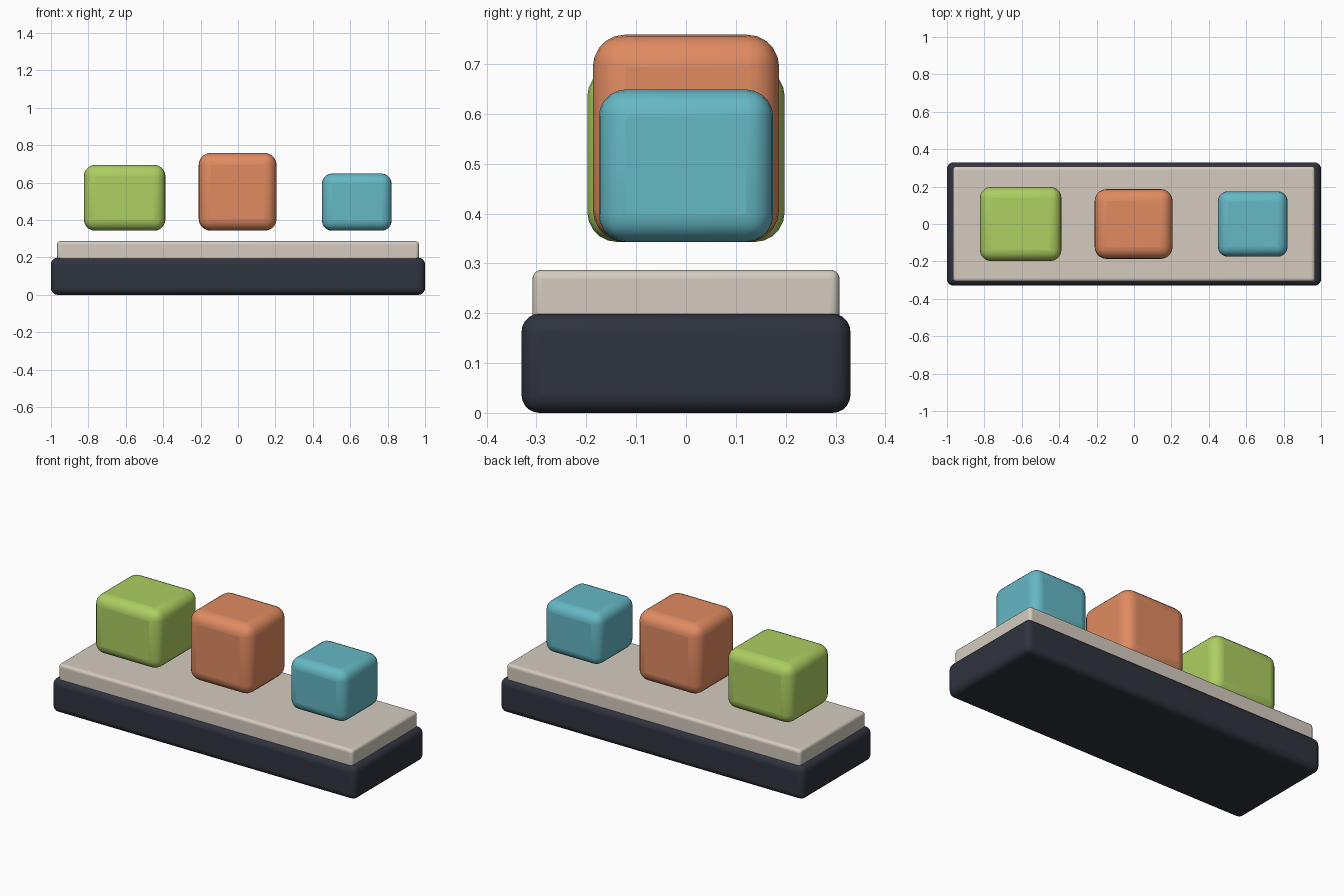
import bpy
from math import radians

if "Cube" in bpy.data.objects:
    bpy.data.objects.remove(bpy.data.objects["Cube"])


def material(name, rgb):
    m = bpy.data.materials.new(name)
    m.diffuse_color = (*rgb, 1)
    m.use_nodes = True
    m.node_tree.nodes["Principled BSDF"].inputs["Base Color"].default_value = m.diffuse_color
    return m


def rounded_box(name, x, z0, z1, width, depth, radius, rgb):
    """Box centred on y = 0, spanning z0..z1, with rounded edges."""
    bpy.ops.mesh.primitive_cube_add(size=1, location=(x, 0, (z0 + z1) / 2))
    ob = bpy.context.object
    ob.name = name
    ob.scale = (width, depth, z1 - z0)
    bpy.ops.object.transform_apply(location=False, rotation=False, scale=True)
    bevel = ob.modifiers.new("rounding", 'BEVEL')
    bevel.width = radius
    bevel.segments = 5
    ob.data.materials.append(material(name + "_colour", rgb))
    bpy.ops.object.shade_smooth_by_angle(angle=radians(40))
    return ob


# Base and the pale plate sunk slightly into it
rounded_box("base", 0, 0, 0.199, 2.0, 0.66, 0.036, (0.028, 0.033, 0.048))
rounded_box("plate", 0, 0.176, 0.287, 1.936, 0.616, 0.018, (0.66, 0.60, 0.52))

# Three blocks hovering above the plate
rounded_box("left_block", -0.606, 0.343, 0.695, 0.436, 0.396, 0.06, (0.42, 0.62, 0.12))
rounded_box("middle_block", -0.002, 0.343, 0.759, 0.417, 0.374, 0.065, (0.75, 0.26, 0.12))
rounded_box("right_block", 0.635, 0.343, 0.649, 0.373, 0.350, 0.055, (0.13, 0.48, 0.56))
